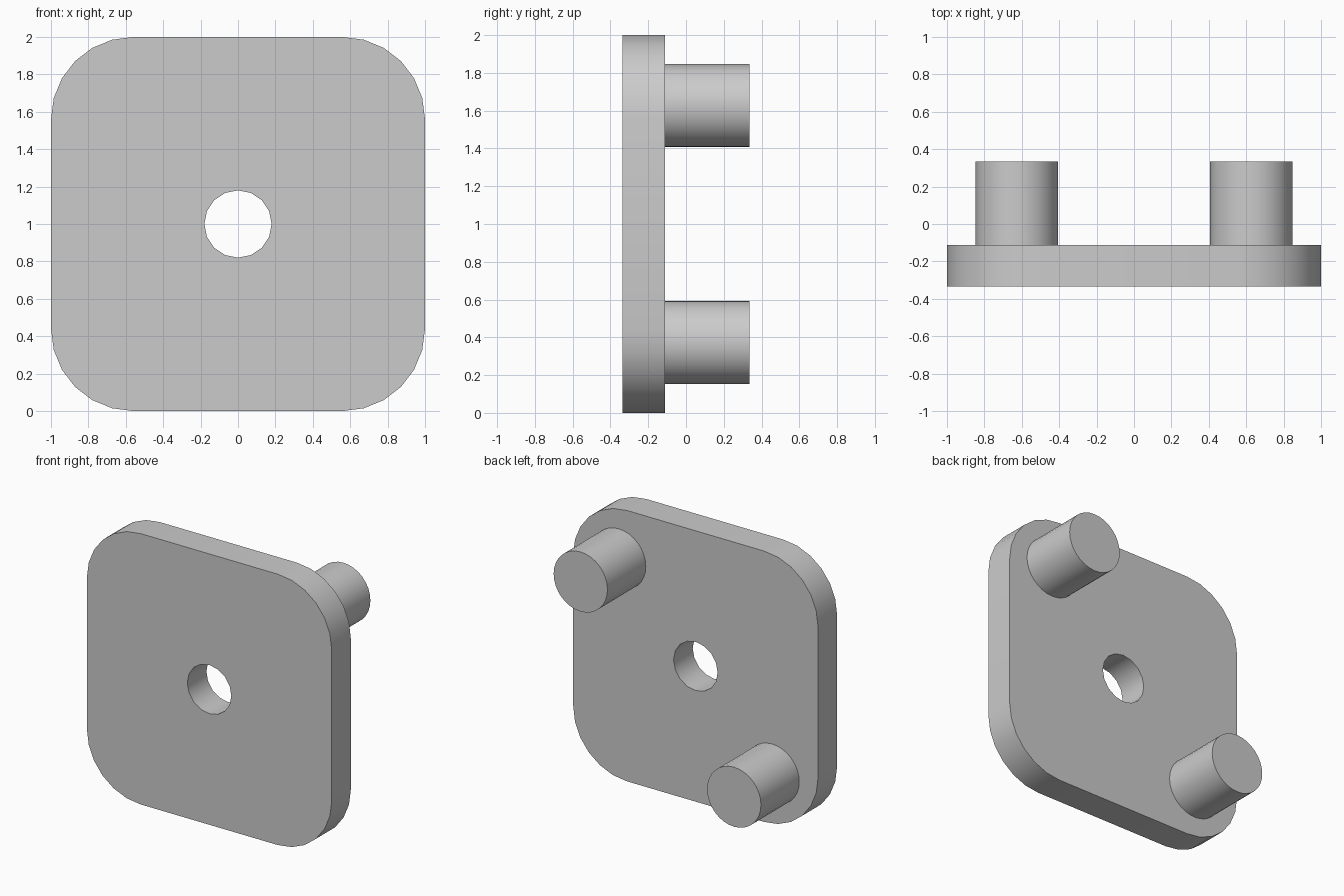
import bpy
import bmesh
from math import cos, sin, pi, radians

cube = bpy.data.objects.get("Cube")
if cube:
    bpy.data.objects.remove(cube, do_unlink=True)

FRONT, MID, BACK = -0.335, -0.112, 0.335
CENTRE_Z = 1.0

grey = bpy.data.materials.new("plain grey")
grey.use_nodes = True
COLOUR = (0.6, 0.6, 0.6, 1.0)
grey.diffuse_color = COLOUR
grey.node_tree.nodes["Principled BSDF"].inputs["Base Color"].default_value = COLOUR


def circle(x, z, radius, sides):
    return [(x + radius * cos(2 * pi * i / sides), z + radius * sin(2 * pi * i / sides))
            for i in range(sides)]


def rounded_square(half, radius, steps):
    points = []
    for corner, (sx, sz) in enumerate([(1, 1), (-1, 1), (-1, -1), (1, -1)]):
        for i in range(steps + 1):
            a = (corner + i / steps) * pi / 2
            points.append((sx * (half - radius) + radius * cos(a),
                           CENTRE_Z + sz * (half - radius) + radius * sin(a)))
    return points


def extrude_loops(name, loops, y0, y1):
    """Fill closed xz loops (inner loops become holes) and extrude along y."""
    bm = bmesh.new()
    edges = []
    for loop in loops:
        verts = [bm.verts.new((x, y0, z)) for x, z in loop]
        edges += [bm.edges.new((v, verts[i - 1])) for i, v in enumerate(verts)]
    bmesh.ops.triangle_fill(bm, edges=edges, use_beauty=True)
    out = bmesh.ops.extrude_face_region(bm, geom=bm.faces[:], use_keep_orig=True)
    moved = [g for g in out["geom"] if isinstance(g, bmesh.types.BMVert)]
    bmesh.ops.translate(bm, verts=moved, vec=(0, y1 - y0, 0))
    bmesh.ops.recalc_face_normals(bm, faces=bm.faces[:])
    mesh = bpy.data.meshes.new(name)
    bm.to_mesh(mesh)
    bm.free()
    mesh.materials.append(grey)
    obj = bpy.data.objects.new(name, mesh)
    bpy.context.collection.objects.link(obj)
    bpy.ops.object.select_all(action='DESELECT')
    obj.select_set(True)
    bpy.context.view_layer.objects.active = obj
    bpy.ops.object.shade_smooth_by_angle(angle=radians(35))
    return obj


# Plate with rounded corners and a centre hole
extrude_loops("plate", [rounded_square(1.0, 0.44, 6),
                        circle(0, CENTRE_Z, 0.18, 16)], FRONT, MID)

# Two pegs on opposite corners of the back
for name, side in (("upper_left_peg", 1), ("lower_right_peg", -1)):
    extrude_loops(name, [circle(side * 0.627, CENTRE_Z + side * 0.627, 0.22, 32)],
                  MID, BACK)
